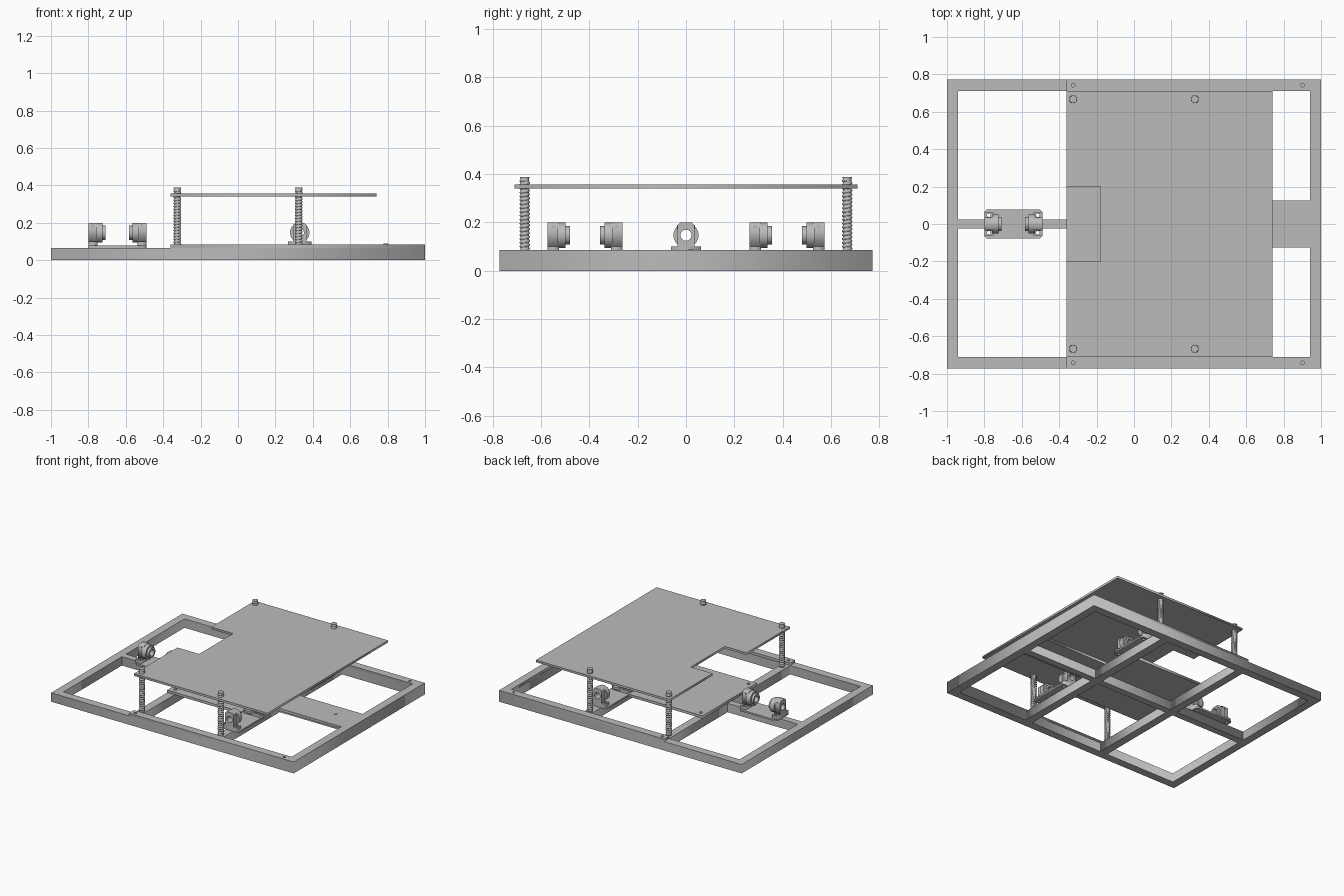
import bpy
import math
from mathutils import Matrix, Vector

cube = bpy.data.objects.get("Cube")
if cube:
    bpy.data.objects.remove(cube)

steel = bpy.data.materials.new("plain_grey_steel")
steel.use_nodes = True
GREY = (0.5, 0.5, 0.5, 1)
steel.diffuse_color = GREY
steel.node_tree.nodes["Principled BSDF"].inputs["Base Color"].default_value = GREY


def circle(x, y, r, n=24):
    steps = [math.tau * i / n for i in range(n)]
    return [(x + r * math.cos(a), y + r * math.sin(a)) for a in steps]


def rect(x0, x1, y0, y1):
    return [(x0, y0), (x1, y0), (x1, y1), (x0, y1)]


def slab(name, loops, z0, z1, matrix=None, smooth=False):
    """Extruded outline; loops after the first are holes."""
    curve = bpy.data.curves.new(name, "CURVE")
    curve.dimensions = "2D"
    curve.fill_mode = "BOTH"
    curve.extrude = (z1 - z0) / 2
    for loop in loops:
        spline = curve.splines.new("POLY")
        spline.points.add(len(loop) - 1)
        for point, (x, y) in zip(spline.points, loop):
            point.co = (x, y, 0, 1)
        spline.use_cyclic_u = True
    obj = bpy.data.objects.new(name, curve)
    bpy.context.collection.objects.link(obj)
    bpy.ops.object.select_all(action="DESELECT")
    obj.select_set(True)
    bpy.context.view_layer.objects.active = obj
    bpy.ops.object.convert(target="MESH")
    obj = bpy.context.view_layer.objects.active
    obj.data.transform(Matrix.Translation((0, 0, (z0 + z1) / 2)))
    if matrix:
        obj.data.transform(matrix)
    obj.data.materials.clear()
    obj.data.materials.append(steel)
    if smooth:
        bpy.ops.object.shade_smooth_by_angle(angle=math.radians(35))
    return obj


# Base frame and its beams
W, D, RAIL, TOP = 1.0, 0.772, 0.06, 0.066
IX, IY = W - RAIL, D - RAIL
slab("base_frame", [rect(-W, W, -D, D), rect(-IX, IX, -IY, IY)], 0, TOP)
slab("centre_beam", [rect(-IX, IX, -0.025, 0.025)], 0, TOP)
BEAM_X = 0.33
for side, x in (("right", -BEAM_X), ("left", BEAM_X)):
    for end, s in (("front", -1), ("back", 1)):
        lo, hi = sorted((s * 0.025, s * IY))
        slab(f"{side}_{end}_cross_beam", [rect(x - 0.03, x + 0.03, lo, hi)], 0, TOP)

# Lower sheet: rail covers, centre plate and tongue in one piece
half = [(-0.36, 0.32), (0.25, 0.32), (0.25, 0.125), (IX, 0.125),
        (IX, IY), (-0.36, IY), (-0.36, D), (W, D)]
outline = half + [(x, -y) for x, y in reversed(half)]
holes = [circle(x, s * 0.742, 0.01, 12) for x in (-0.325, 0.9) for s in (-1, 1)]
holes += [circle(-0.32, s * 0.28, 0.012, 12) for s in (-1, 1)]
slab("lower_sheet", [outline] + holes, TOP, 0.085)

# Raised table with its notch
slab("raised_table", [[(-0.36, -0.71), (0.74, -0.71), (0.74, 0.71), (-0.36, 0.71),
                       (-0.36, 0.2), (-0.18, 0.2), (-0.18, -0.2), (-0.36, -0.2)]],
     0.34, 0.356)


# Threaded rods
def threaded_rod(name, x, y, z0, z1, pitch=0.016):
    slab(name + "_core", [circle(x, y, 0.0175)], z0, z1, smooth=True)
    slab(name + "_tip", [circle(x, y, 0.02)], z1 - 0.006, z1, smooth=True)
    profile = [(0.017, 0), (0.021, 0.25), (0.021, 0.5), (0.017, 0.75), (0.017, 1)]
    mesh = bpy.data.meshes.new(name + "_thread")
    mesh.from_pydata([(r, 0, t * pitch) for r, t in profile],
                     [(i, i + 1) for i in range(len(profile) - 1)], [])
    mesh.materials.append(steel)
    obj = bpy.data.objects.new(name + "_thread", mesh)
    obj.location = (x, y, z0)
    bpy.context.collection.objects.link(obj)
    screw = obj.modifiers.new("thread", "SCREW")
    screw.screw_offset = pitch
    screw.iterations = int((z1 - z0) / pitch) - 1
    screw.steps = screw.render_steps = 20
    screw.use_merge_vertices = True
    screw.use_normal_calculate = True


for end, y in (("front", -0.667), ("back", 0.667)):
    for side, x in (("right", -0.325), ("left", 0.325)):
        threaded_rod(f"{end}_{side}_rod", x, y, TOP, 0.388)


# Shaft bearings, facing each other in pairs on a shared base
AXLE_Z, BORE, SPAN = 0.147, 0.023, 0.155
BASE_TOP, FOOT_TOP = 0.078, 0.1
UPRIGHT = Matrix(((0, 0, 1, 0), (1, 0, 0, 0), (0, 1, 0, 0), (0, 0, 0, 1)))


def bearing(name, place):
    bolts = [circle(0.024, s * 0.047, 0.01, 12) for s in (-1, 1)]
    slab(name + "_foot", [rect(0, 0.048, -0.062, 0.062)] + bolts,
         BASE_TOP, FOOT_TOP, place)
    upright = place @ UPRIGHT
    bore = circle(0, AXLE_Z, BORE)
    block = [(-0.035, FOOT_TOP), (0.035, FOOT_TOP), (0.035, 0.188), (0.024, 0.2),
             (-0.024, 0.2), (-0.035, 0.188)]
    slab(name + "_block", [block, bore], 0, 0.048, upright)
    slab(name + "_flange", [circle(0, AXLE_Z, 0.052, 32), bore],
         0.04, 0.075, upright, True)
    slab(name + "_collar", [circle(0, AXLE_Z, 0.038, 32), bore],
         0.075, 0.092, upright, True)
    # Cross pin through the top of the block
    pin = Matrix.Rotation(math.radians(90), 4, "X")
    slab(name + "_pin", [circle(0.024, 0.182, 0.008, 12)],
         -0.037, 0.037, place @ pin, True)


def bearing_pair(name, x, y, angle):
    middle = Matrix.Translation((x, y, 0)) @ Matrix.Rotation(angle, 4, "Z")
    c = 0.014
    base = [(sx * (SPAN - dx), sy * (0.078 - dy))
            for sx, sy, order in ((1, 1, 1), (-1, 1, -1), (-1, -1, 1), (1, -1, -1))
            for dx, dy in ((0, c), (c, 0))[::order]]
    bolts = [circle(sx * (SPAN - 0.024), sy * 0.047, 0.01, 12)
             for sx in (-1, 1) for sy in (-1, 1)]
    slab(name + "_base", [base] + bolts, TOP, BASE_TOP, middle)
    shift = Matrix.Translation((-SPAN, 0, 0))
    for label, turn in (("first", 0), ("second", math.pi)):
        bearing(f"{name}_{label}_bearing",
                middle @ Matrix.Rotation(turn, 4, "Z") @ shift)


bearing_pair("right_pair", -0.645, 0, 0)
bearing_pair("front_pair", BEAM_X, -0.418, math.pi / 2)
bearing_pair("back_pair", BEAM_X, 0.418, math.pi / 2)

# Small locating stud on the tongue
slab("tongue_stud", [circle(0.79, 0.02, 0.012, 16)], 0.085, 0.088, smooth=True)
